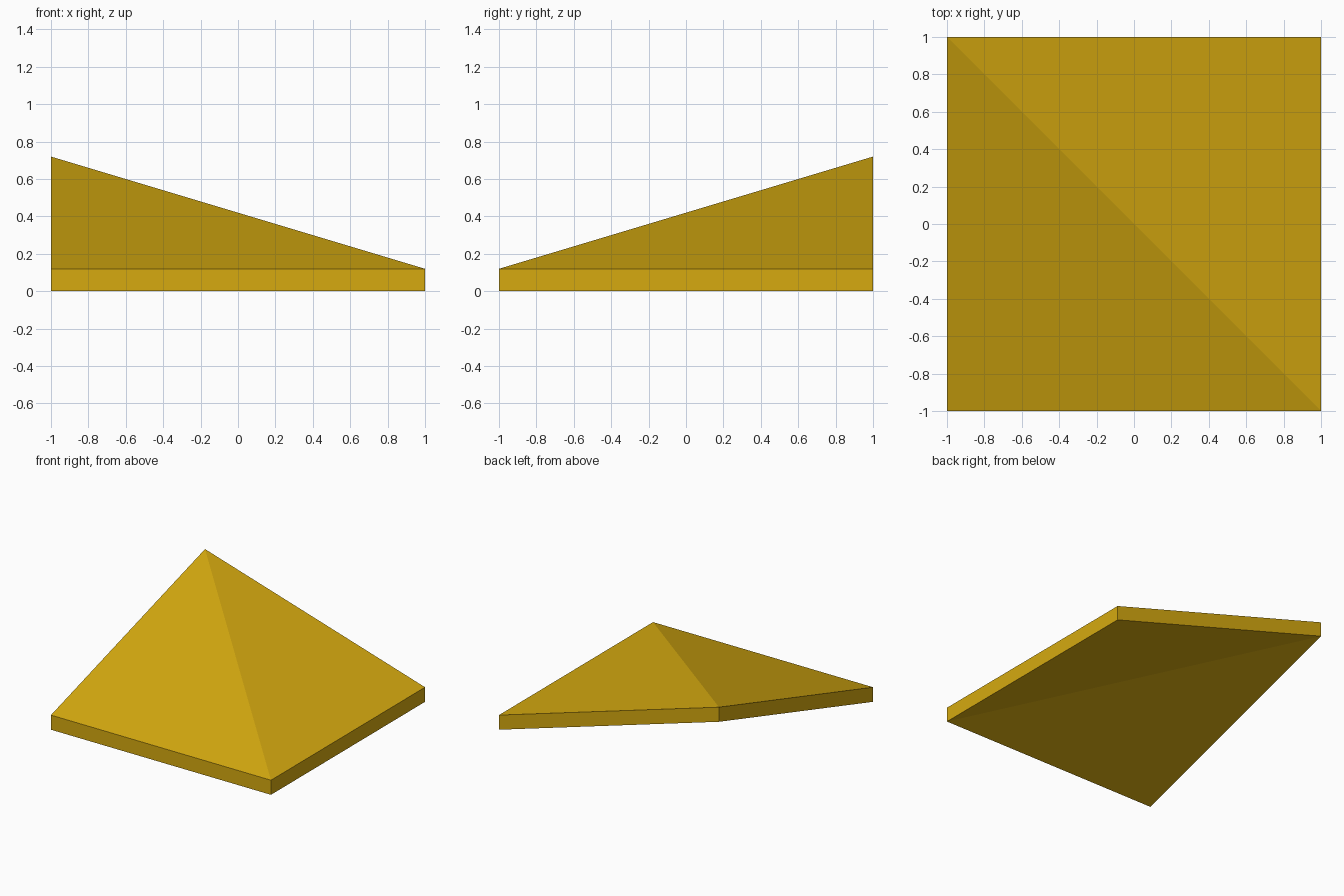
import bpy
import bmesh

THICKNESS = 0.12
RISE = 0.6

if "Cube" in bpy.data.objects:
    bpy.data.objects.remove(bpy.data.objects["Cube"], do_unlink=True)


def make_material(name, colour):
    mat = bpy.data.materials.new(name)
    mat.use_nodes = True
    mat.diffuse_color = colour
    mat.node_tree.nodes["Principled BSDF"].inputs["Base Color"].default_value = colour
    return mat


# Folded panel: three low corners, one raised corner, creased on the diagonal
bm = bmesh.new()
front_left = bm.verts.new((1, -1, 0))
front_right = bm.verts.new((-1, -1, 0))
back_left = bm.verts.new((1, 1, 0))
peak = bm.verts.new((-1, 1, RISE))
bm.faces.new((front_right, front_left, peak))
bm.faces.new((front_left, back_left, peak))

# Straight-up extrusion gives vertical rims and a parallel underside
underside = bm.faces[:]
result = bmesh.ops.extrude_face_region(bm, geom=underside, use_keep_orig=True)
top_verts = [g for g in result["geom"] if isinstance(g, bmesh.types.BMVert)]
bmesh.ops.translate(bm, verts=top_verts, vec=(0, 0, THICKNESS))
bmesh.ops.recalc_face_normals(bm, faces=bm.faces[:])

mesh = bpy.data.meshes.new("roof_corner_panel")
bm.to_mesh(mesh)
bm.free()
mesh.materials.append(make_material("golden yellow", (0.67, 0.4, 0.005, 1)))
panel = bpy.data.objects.new("roof_corner_panel", mesh)
bpy.context.collection.objects.link(panel)
